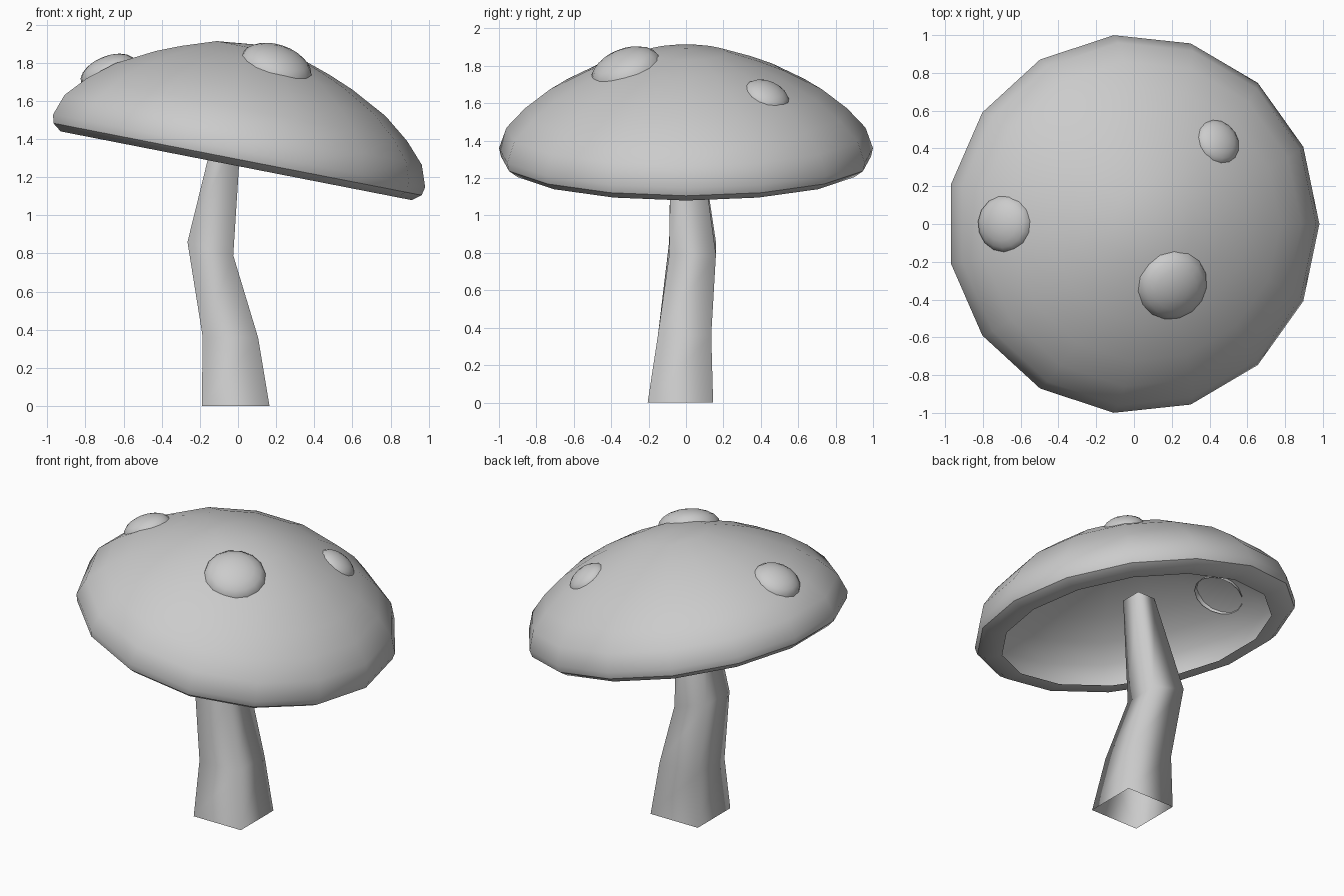
import bpy, bmesh
from math import sin, cos, pi, radians
from mathutils import Vector, Matrix

if "Cube" in bpy.data.objects:
    bpy.data.objects.remove(bpy.data.objects["Cube"])


def finish(name, bm, matrix=None, angle=40):
    bmesh.ops.recalc_face_normals(bm, faces=bm.faces[:])
    mesh = bpy.data.meshes.new(name)
    bm.to_mesh(mesh)
    bm.free()
    if matrix:
        mesh.transform(matrix)
    obj = bpy.data.objects.new(name, mesh)
    bpy.context.collection.objects.link(obj)
    bpy.ops.object.select_all(action='DESELECT')
    obj.select_set(True)
    bpy.context.view_layer.objects.active = obj
    bpy.ops.object.shade_smooth_by_angle(angle=radians(angle))
    return obj


def bridge(bm, rings):
    for a, b in zip(rings, rings[1:]):
        n = len(a)
        for i in range(n):
            j = (i + 1) % n
            bm.faces.new((a[i], a[j], b[j], b[i]))


def lathe(name, profile, apex, matrix, sides=15):
    # open profile of (radius, height), closed at the top by a fan
    bm = bmesh.new()
    rings = [[bm.verts.new((r * cos(2 * pi * i / sides), r * sin(2 * pi * i / sides), h))
              for i in range(sides)] for r, h in profile]
    bridge(bm, rings)
    tip = bm.verts.new((0, 0, apex))
    last = rings[-1]
    for i in range(sides):
        bm.faces.new((last[i], last[(i + 1) % sides], tip))
    return finish(name, bm, matrix)


# Cap: tilted hollow dome with an inward-turned lip
cap_profile = [(.845, 0.0), (.948, 0.0), (.995, .035), (1.005, .08), (.965, .192), (.865, .30),
               (.73, .406), (.532, .509), (.40, .562), (.22, .622)]
tilt = Matrix.Translation((-.02, 0, 1.262)) @ Matrix.Rotation(radians(11.07), 4, 'Y')
lathe("cap", cap_profile, .645, tilt)

# Spots: shallow open domes set into the cap surface
spots = [((-.68, 0, 1.75), (-.38, 0, .92), .155),
         ((.20, -.32, 1.775), (.35, -.38, 1), .195),
         ((.44, .43, 1.635), (.53, .39, .915), .127)]
for n, (pos, normal, r) in enumerate(spots):
    profile = [(r * cos(radians(a)), .55 * r * sin(radians(a))) for a in (0, 18, 36, 54, 72)]
    turn = Vector(normal).to_track_quat('Z', 'Y').to_matrix().to_4x4()
    lathe(f"spot_{n + 1}", profile, .55 * r, Matrix.Translation(pos) @ turn)

# Stem: bent four-sided tube, each ring as x0, x1, y0, y1, z at x0, z at x1
levels = [(-.19, .165, -.205, .145, 0, 0),
          (-.185, .105, -.15, .135, .36, .36),
          (-.265, -.025, -.09, .16, .86, .79),
          (-.11, .02, -.08, .065, 1.49, 1.49)]
bm = bmesh.new()
bridge(bm, [[bm.verts.new(p) for p in ((x0, y0, z0), (x1, y0, z1), (x1, y1, z1), (x0, y1, z0))]
            for x0, x1, y0, y1, z0, z1 in levels])
finish("stem", bm, angle=100)
